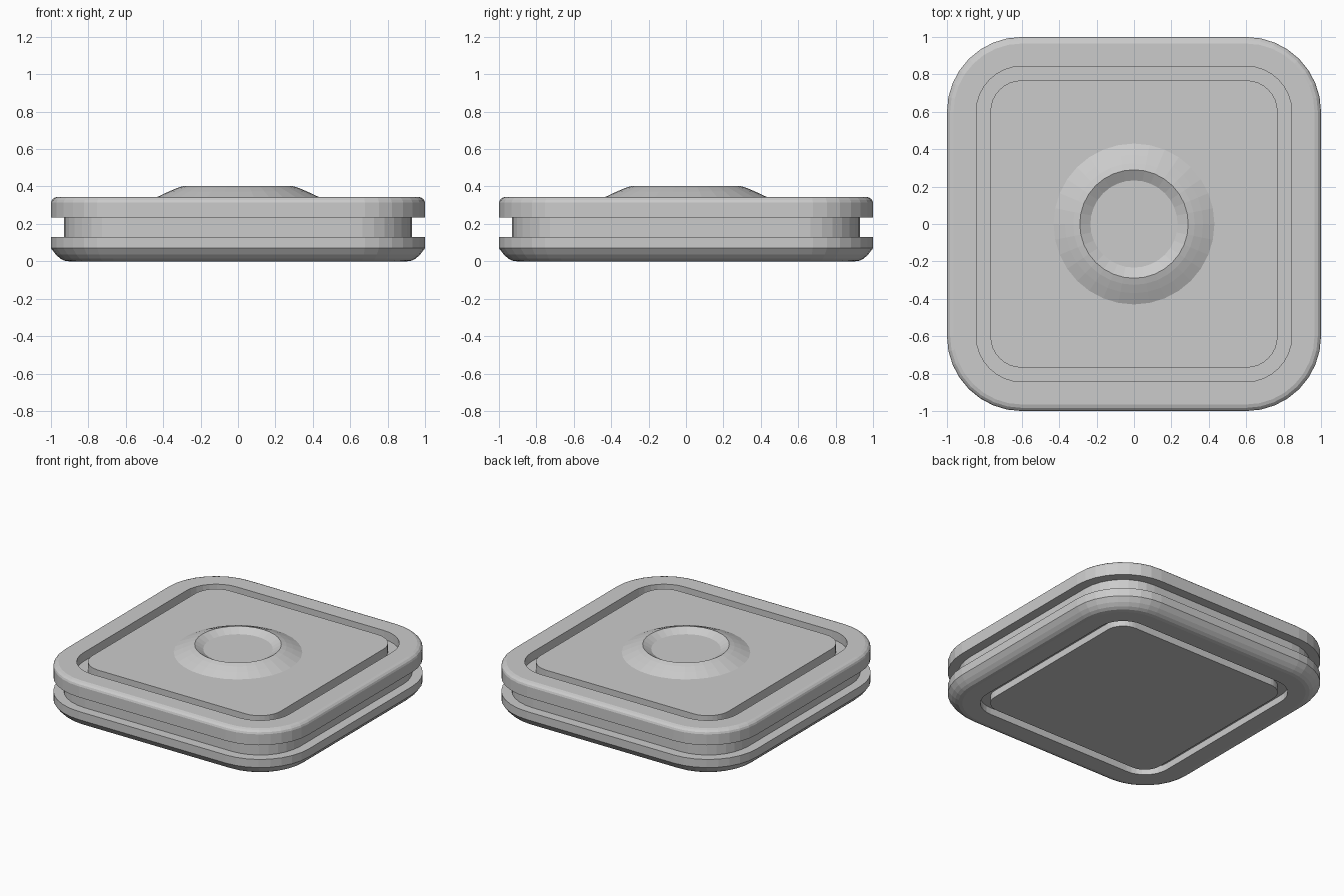
import bpy, bmesh
from math import sin, cos, pi, radians

if "Cube" in bpy.data.objects:
    bpy.data.objects.remove(bpy.data.objects["Cube"])

CORNER_STEPS = 8


def rounded_square(half, radius, z):
    """Ring of points around a square with rounded corners."""
    pts = []
    c = half - radius
    for k, (sx, sy) in enumerate([(1, 1), (-1, 1), (-1, -1), (1, -1)]):
        for i in range(CORNER_STEPS + 1):
            a = k * pi / 2 + i / CORNER_STEPS * pi / 2
            pts.append((sx * c + radius * cos(a), sy * c + radius * sin(a), z))
    return pts


def circle(radius, z, sides=32):
    return [(radius * cos(2 * pi * i / sides), radius * sin(2 * pi * i / sides), z)
            for i in range(sides)]


def loft(name, rings):
    """Skin a stack of rings and cap both ends."""
    bm = bmesh.new()
    loops = [[bm.verts.new(p) for p in ring] for ring in rings]
    n = len(loops[0])
    for a, b in zip(loops, loops[1:]):
        for i in range(n):
            j = (i + 1) % n
            bm.faces.new((a[i], a[j], b[j], b[i]))
    bm.faces.new(loops[0][::-1])
    bm.faces.new(loops[-1])
    bmesh.ops.recalc_face_normals(bm, faces=bm.faces[:])
    mesh = bpy.data.meshes.new(name)
    bm.to_mesh(mesh)
    bm.free()
    obj = bpy.data.objects.new(name, mesh)
    bpy.context.collection.objects.link(obj)
    return obj


# Body section from bottom panel to top panel: (half width, corner radius, height)
section = [
    (0.72, 0.13, 0.0), (0.72, 0.13, 0.05),          # bottom panel wall
    (0.785, 0.19, 0.05), (0.785, 0.19, 0.0),        # bottom groove
    (0.905, 0.31, 0.0), (0.93, 0.33, 0.004),        # rounded lower edge
    (0.952, 0.352, 0.016), (0.975, 0.375, 0.037), (1.0, 0.4, 0.07),
    (1.0, 0.4, 0.13), (0.93, 0.33, 0.13),           # side channel
    (0.93, 0.33, 0.235), (1.0, 0.4, 0.235),
    (1.0, 0.4, 0.315), (0.995, 0.395, 0.328),       # rounded upper edge
    (0.983, 0.383, 0.339), (0.965, 0.365, 0.345),
    (0.843, 0.243, 0.345), (0.843, 0.243, 0.28),    # top groove
    (0.768, 0.168, 0.28), (0.768, 0.168, 0.345),    # top panel wall
]
loft("body", [rounded_square(*s) for s in section])

# Domed hub with a shallow dish
hub_section = [(0.43, 0.34), (0.43, 0.345), (0.37, 0.373), (0.325, 0.392),
               (0.29, 0.403), (0.233, 0.37)]
loft("hub", [circle(r, z) for r, z in hub_section])
